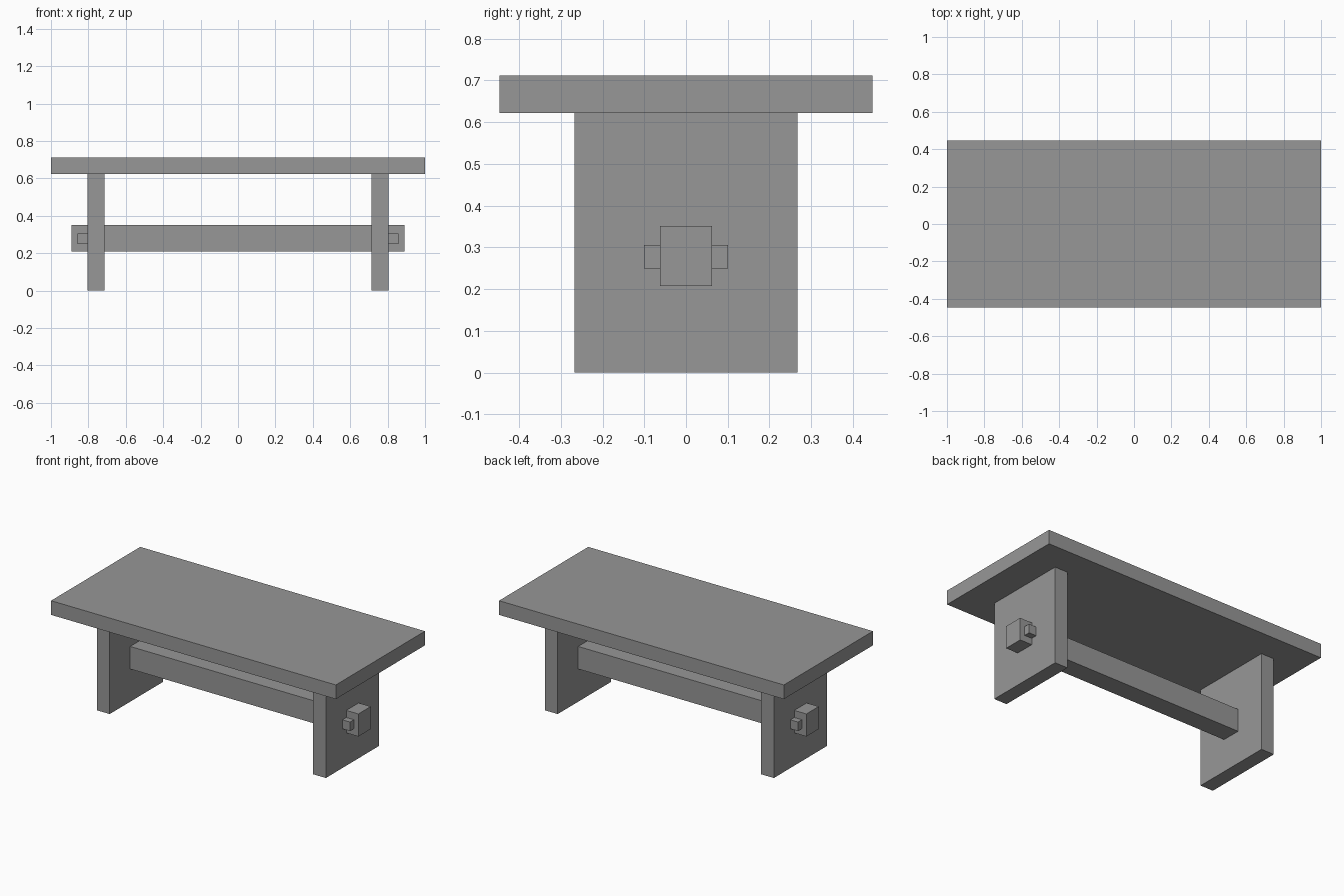
import bpy

if "Cube" in bpy.data.objects:
    bpy.data.objects.remove(bpy.data.objects["Cube"])

# Dark grey finish shared by every part
finish = bpy.data.materials.new("dark_grey")
finish.diffuse_color = (0.31, 0.31, 0.31, 1)
finish.use_nodes = True
finish.node_tree.nodes["Principled BSDF"].inputs["Base Color"].default_value = finish.diffuse_color


def box(name, x, y, z):
    """Box spanning the (min, max) range on each axis."""
    spans = (x, y, z)
    centre = [(a + b) / 2 for a, b in spans]
    size = [b - a for a, b in spans]
    bpy.ops.mesh.primitive_cube_add(size=1, location=centre)
    obj = bpy.context.object
    obj.name = name
    obj.scale = size
    bpy.ops.object.transform_apply(location=False, rotation=False, scale=True)
    obj.data.materials.append(finish)
    return obj


# Table top
box("table_top", (-1, 1), (-0.447, 0.447), (0.622, 0.712))

# Long stretcher with through tenons
box("stretcher", (-0.889, 0.889), (-0.062, 0.062), (0.208, 0.351))

# Slab legs and the wedge keys that lock the tenons outside them
for side, s in (("left", -1), ("right", 1)):
    box(f"{side}_leg", sorted((s * 0.714, s * 0.804)), (-0.267, 0.267), (0, 0.622))
    box(f"{side}_key", sorted((s * 0.804, s * 0.857)), (-0.101, 0.101), (0.249, 0.306))
